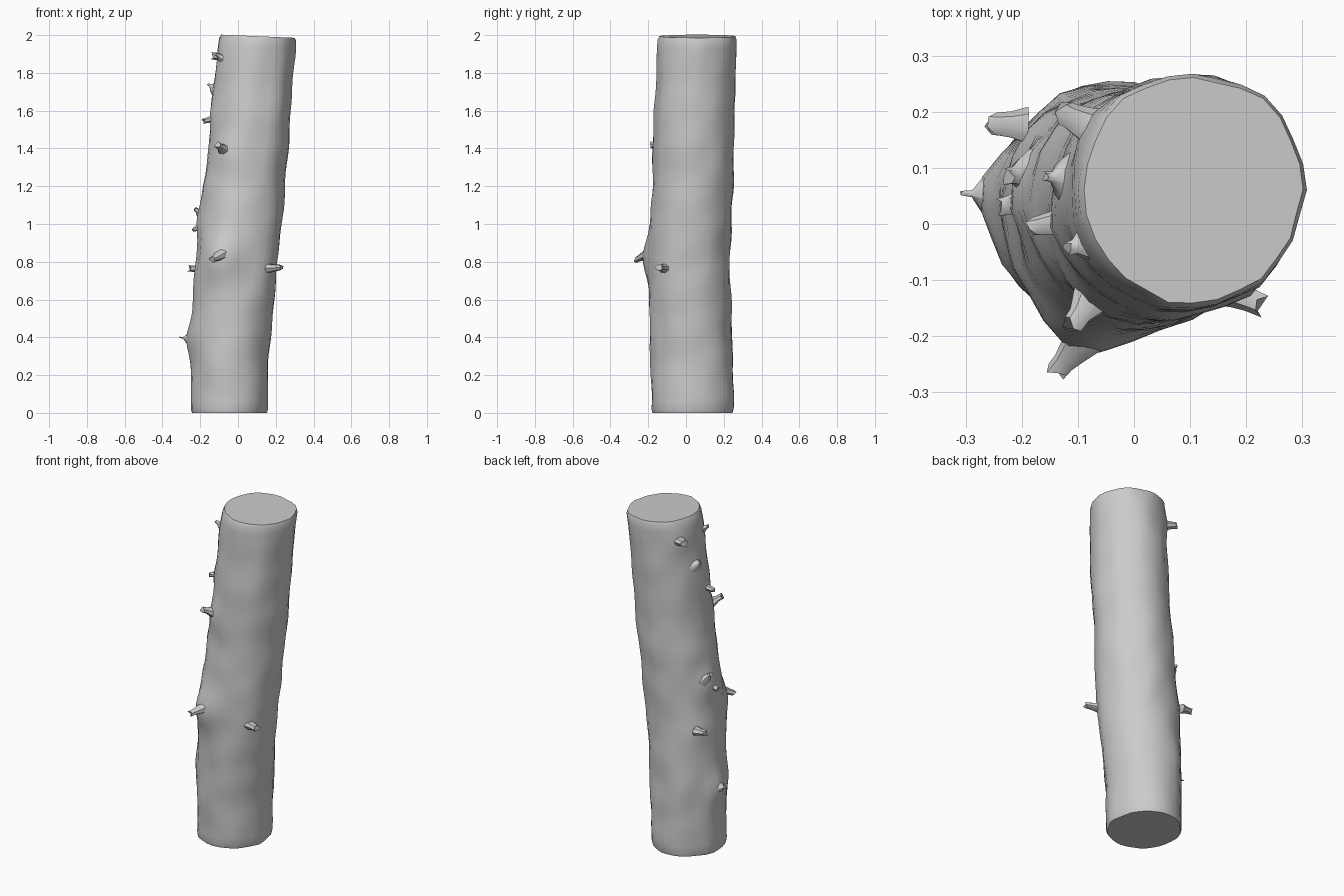
import bpy, bmesh
from math import sin, cos, pi, exp, atan2
from mathutils import Vector, noise

if "Cube" in bpy.data.objects:
    bpy.data.objects.remove(bpy.data.objects["Cube"])

SIDES, RINGS = 28, 48

# outline keys: z, x min, x max, y min, y max
KEYS = [(0.0, -.250, .155, -.180, .250), (0.3, -.250, .165, -.188, .250),
        (0.6, -.243, .192, -.195, .240), (0.8, -.222, .207, -.195, .236),
        (1.0, -.204, .234, -.190, .242), (1.2, -.184, .246, -.180, .250),
        (1.4, -.150, .262, -.175, .252), (1.6, -.140, .280, -.166, .256),
        (1.8, -.120, .295, -.157, .262), (2.0, -.092, .306, -.146, .270)]

# branch stubs: name, base point, tip point, base radius, tip radius, bulge in bark
STUBS = [
    ("front_knot_stub", (-.085, -.200, .84), (-.137, -.262, .81), .040, .020, .055),
    ("right_stub", (.150, -.110, .765), (.226, -.143, .770), .036, .021, .012),
    ("low_left_spike", (-.230, .050, .39), (-.308, .055, .40), .065, .004, .025),
    ("left_back_stub", (-.190, .175, .760), (-.255, .178, .765), .034, .021, .010),
    ("left_mid_stub", (-.180, .090, 1.03), (-.225, .085, 1.08), .045, .015, .015),
    ("left_mid_twig", (-.190, .040, .99), (-.236, .030, .97), .030, .016, .005),
    ("front_upper_stub", (-.055, -.105, 1.38), (-.110, -.182, 1.42), .050, .020, .015),
    ("left_upper_stub", (-.120, .005, 1.56), (-.182, -.005, 1.545), .030, .017, .010),
    ("left_upper_ridge", (-.110, .080, 1.71), (-.158, .085, 1.74), .055, .008, .010),
    ("left_top_ridge", (-.070, -.030, 1.87), (-.118, -.045, 1.90), .042, .012, .010),
    ("back_top_stub", (-.060, .165, 1.88), (-.130, .200, 1.89), .042, .024, .010),
]


def section(z):
    """Centre and radii of the trunk at a height."""
    for a, b in zip(KEYS, KEYS[1:]):
        if z <= b[0]:
            break
    t = min(max((z - a[0]) / (b[0] - a[0]), 0), 1)
    x0, x1, y0, y1 = (a[i] + (b[i] - a[i]) * t for i in range(1, 5))
    return (x0 + x1) / 2, (y0 + y1) / 2, (x1 - x0) / 2, (y1 - y0) / 2


def finish(bm, name, angle):
    bmesh.ops.recalc_face_normals(bm, faces=bm.faces)
    me = bpy.data.meshes.new(name)
    bm.to_mesh(me)
    bm.free()
    ob = bpy.data.objects.new(name, me)
    bpy.context.collection.objects.link(ob)
    bpy.ops.object.select_all(action='DESELECT')
    ob.select_set(True)
    bpy.context.view_layer.objects.active = ob
    bpy.ops.object.shade_smooth_by_angle(angle=angle)
    return ob


def loft(bm, loops):
    """Skin closed loops of points and cap both ends."""
    rings = [[bm.verts.new(p) for p in l] for l in loops]
    n = len(rings[0])
    for a, b in zip(rings, rings[1:]):
        for i in range(n):
            bm.faces.new((a[i], a[(i + 1) % n], b[(i + 1) % n], b[i]))
    bm.faces.new(rings[0][::-1])
    bm.faces.new(rings[-1])


def bark_point(a, z, shrink=1.0):
    cx, cy, rx, ry = section(z)
    d = Vector((cos(a), sin(a), 0))
    # long grain plus small lumps
    off = .006 * noise.noise(Vector((d.x * 3, d.y * 3, z * 2.0)))
    off += .010 * noise.noise(Vector((d.x * 2.2 + 7, d.y * 2.2, z * 6)))
    # bark swells around each stub
    for _, p, tip, r0, r1, amp in STUBS:
        da = a - atan2(tip[1] - cy, tip[0] - cx)
        da = (da + pi) % (2 * pi) - pi
        off += amp * exp(-(da / .35) ** 2 - ((z - p[2]) / (.07 + amp)) ** 2)
    return Vector((cx + d.x * (rx * shrink + off), cy + d.y * (ry * shrink + off), z))


# trunk: leaning wavy log with slightly rounded, tilted sawn ends
levels = [(.008, .975), (.02, 1.0)]
levels += [(.02 + 1.95 * i / RINGS, 1.0) for i in range(1, RINGS + 1)]
levels += [(1.988, .965)]
loops = []
for z, s in levels:
    loop = [bark_point(2 * pi * i / SIDES, z, s) for i in range(SIDES)]
    for p in loop:
        k = max(0, (z - 1.7) / .3)
        p.z += k * (.006 - .045 * (p.x - .11))
        if z < .01:
            p.z = 0
    loops.append(loop)
bm = bmesh.new()
loft(bm, loops)
finish(bm, "log_trunk", .7)

# broken branch stubs: flared at the bark, pinched, jagged at the tip
for k, (name, base, tip, r0, r1, _) in enumerate(STUBS):
    base, tip = Vector(base), Vector(tip)
    axis = (tip - base).normalized()
    u = axis.cross(Vector((0, 0, 1))).normalized()
    v = u.cross(axis)
    loops = []
    for t, r in ((0, r0), (.45, r0 * .6 + r1 * .2), (.75, r1 * .9 + .003), (1, r1)):
        c = base.lerp(tip, t)
        loop = []
        for i in range(7):
            a = 2 * pi * i / 7
            jag = .5 * r1 * sin(a * 2 + k * 1.7) if t == 1 else 0
            loop.append(c + u * r * cos(a) + v * r * .8 * sin(a) + axis * jag)
        loops.append(loop)
    bm = bmesh.new()
    loft(bm, loops)
    finish(bm, name, .8)
